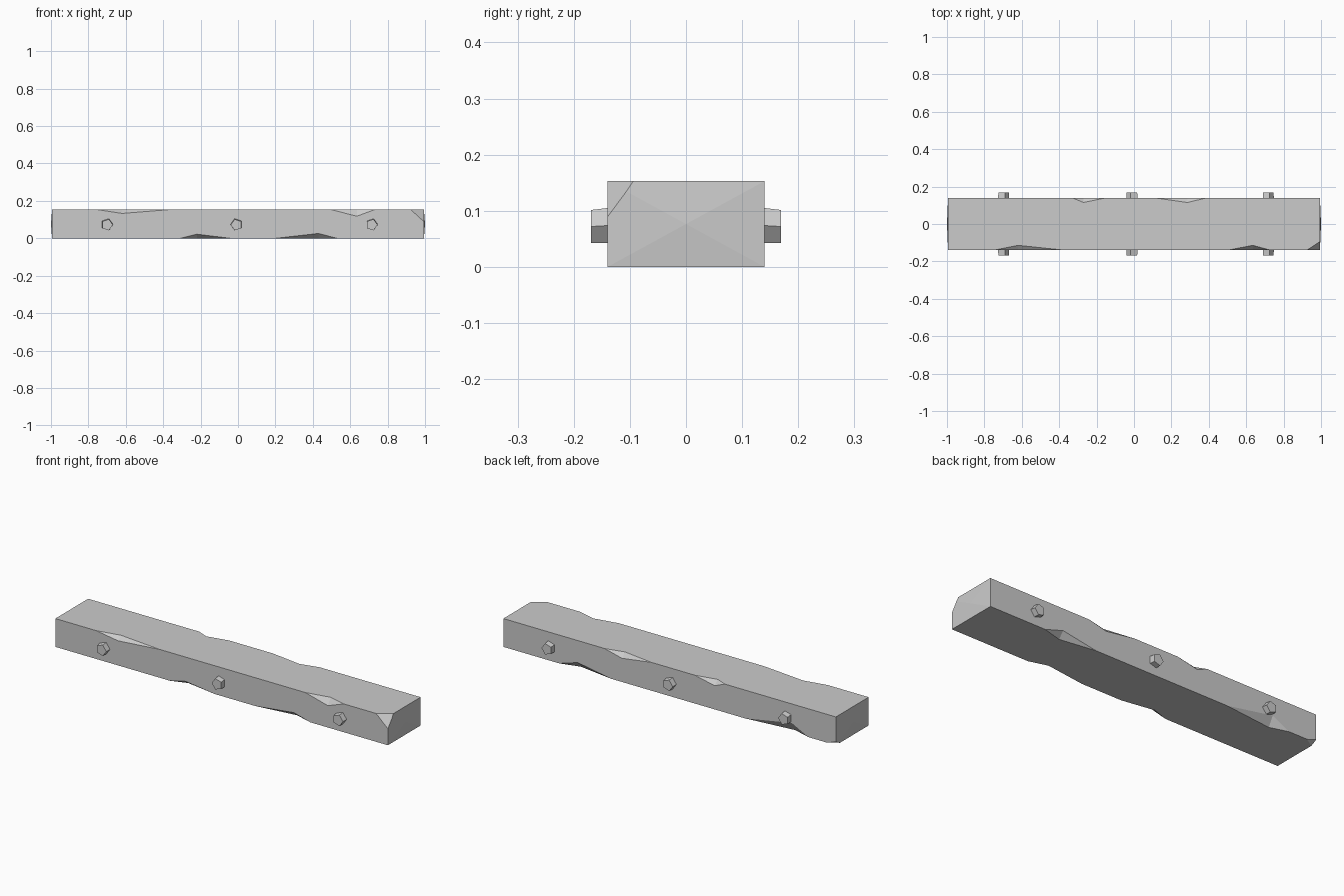
import bpy, bmesh, math
from mathutils import Vector

if "Cube" in bpy.data.objects:
    bpy.data.objects.remove(bpy.data.objects["Cube"], do_unlink=True)

grey = bpy.data.materials.new("plain grey")
grey.use_nodes = True
grey.diffuse_color = (0.6, 0.6, 0.6, 1)
grey.node_tree.nodes["Principled BSDF"].inputs["Base Color"].default_value = (0.6, 0.6, 0.6, 1)

L, W, H = 0.994, 0.14, 0.153


def make_object(name, bm):
    bmesh.ops.recalc_face_normals(bm, faces=bm.faces)
    mesh = bpy.data.meshes.new(name)
    bm.to_mesh(mesh)
    bm.free()
    mesh.materials.append(grey)
    obj = bpy.data.objects.new(name, mesh)
    bpy.context.collection.objects.link(obj)
    return obj


# Beam with shallow pyramid ends
bm = bmesh.new()
bmesh.ops.create_cube(bm, size=1)
for v in bm.verts:
    v.co = Vector((v.co.x * 2 * L, v.co.y * 2 * W, (v.co.z + 0.5) * H))
for face in [f for f in bm.faces if abs(f.normal.x) > 0.9]:
    side = math.copysign(1, face.normal.x)
    tip = bmesh.ops.poke(bm, faces=[face])["verts"][0]
    tip.co.x = side
beam = make_object("beam", bm)

# Chips along the long edges: start, apex, end, side, top, depth, height
chips = [
    (-0.75, -0.62, -0.37, -1, True, 0.026, 0.020),
    (0.50, 0.635, 0.73, -1, True, 0.026, 0.035),
    (-0.33, -0.27, -0.15, 1, True, 0.025, 0.025),
    (0.11, 0.285, 0.39, 1, True, 0.025, 0.025),
    (-0.31, -0.22, -0.04, -1, False, 0.03, 0.022),
    (0.20, 0.43, 0.53, -1, False, 0.03, 0.026),
    (-0.83, -0.73, -0.45, 1, False, 0.03, 0.05),
    (0.35, 0.55, 0.66, 1, False, 0.03, 0.034),
]


def cutter(name, points):
    bm = bmesh.new()
    for p in points:
        bm.verts.new(p)
    bmesh.ops.convex_hull(bm, input=bm.verts)
    obj = make_object(name, bm)
    obj.hide_render = True
    obj.hide_set(True)
    mod = beam.modifiers.new(name, "BOOLEAN")
    mod.operation = "DIFFERENCE"
    mod.solver = "EXACT"
    mod.object = obj
    return obj


cutters = []
for x0, xm, x1, side, top, depth, height in chips:
    up = 1 if top else -1
    edge = Vector((0, side * W, H if top else 0))
    a, b = edge + Vector((x0, 0, 0)), edge + Vector((x1, 0, 0))
    m = edge + Vector((xm, 0, 0))
    flat = m - Vector((0, side * depth, 0))
    wall = m - Vector((0, 0, up * height))
    # Extend past the beam, leaving the two slanted faces in place
    over_y, over_z = Vector((0, side * 0.03, 0)), Vector((0, 0, up * 0.03))
    pts = [a, b, flat, wall, flat + over_z, wall + over_y]
    pts += [p + over_y + over_z for p in (a, b)]
    pts += [p + o for p in (a, b) for o in (over_y, over_z)]
    cutters.append(cutter("chip_cutter", pts))

# Chipped end corners: x sign, y sign, top, cut lengths along x, y and z
for sx, sy, top, cx, cy, cz in [(1, -1, True, 0.07, 0.046, 0.064), (-1, 1, False, 0.055, 0.035, 0.018)]:
    up = 1 if top else -1
    corner = Vector((sx * L, sy * W, H if top else 0))
    cuts = [Vector((-sx * cx, 0, 0)), Vector((0, -sy * cy, 0)), Vector((0, 0, -up * cz))]
    outer = corner - sum(cuts, Vector())
    # The plane through the three cut points, scaled outwards about the corner
    pts = [outer] + [outer + (c + sum(cuts, Vector()) * 1.0) * 1.0 for c in cuts]
    pts = [outer] + [outer + c * 4 for c in cuts]
    cutters.append(cutter("corner_cutter", pts))

bpy.context.view_layer.update()
baked = bpy.data.meshes.new_from_object(beam.evaluated_get(bpy.context.evaluated_depsgraph_get()))
beam.modifiers.clear()
beam.data = baked
beam.data.materials.clear()
beam.data.materials.append(grey)
for c in cutters:
    bpy.data.objects.remove(c, do_unlink=True)

# Five-sided pegs, slightly tapered, on the front and back
for label, x, turn in [("right", -0.70, 0), ("middle", -0.008, math.pi), ("left", 0.715, 0)]:
    for face, side in [("front", -1), ("back", 1)]:
        bm = bmesh.new()
        rings = []
        for y, r, z in [(W - 0.02, 0.034, 0.075), (0.169, 0.031, 0.072)]:
            ring = []
            for i in range(5):
                a = turn + i * math.tau / 5
                ring.append(bm.verts.new((x + r * math.cos(a), side * y, z + r * math.sin(a))))
            rings.append(ring)
            bm.faces.new(ring)
        for i in range(5):
            j = (i + 1) % 5
            bm.faces.new((rings[0][i], rings[0][j], rings[1][j], rings[1][i]))
        make_object(f"{label}_{face}_peg", bm)
